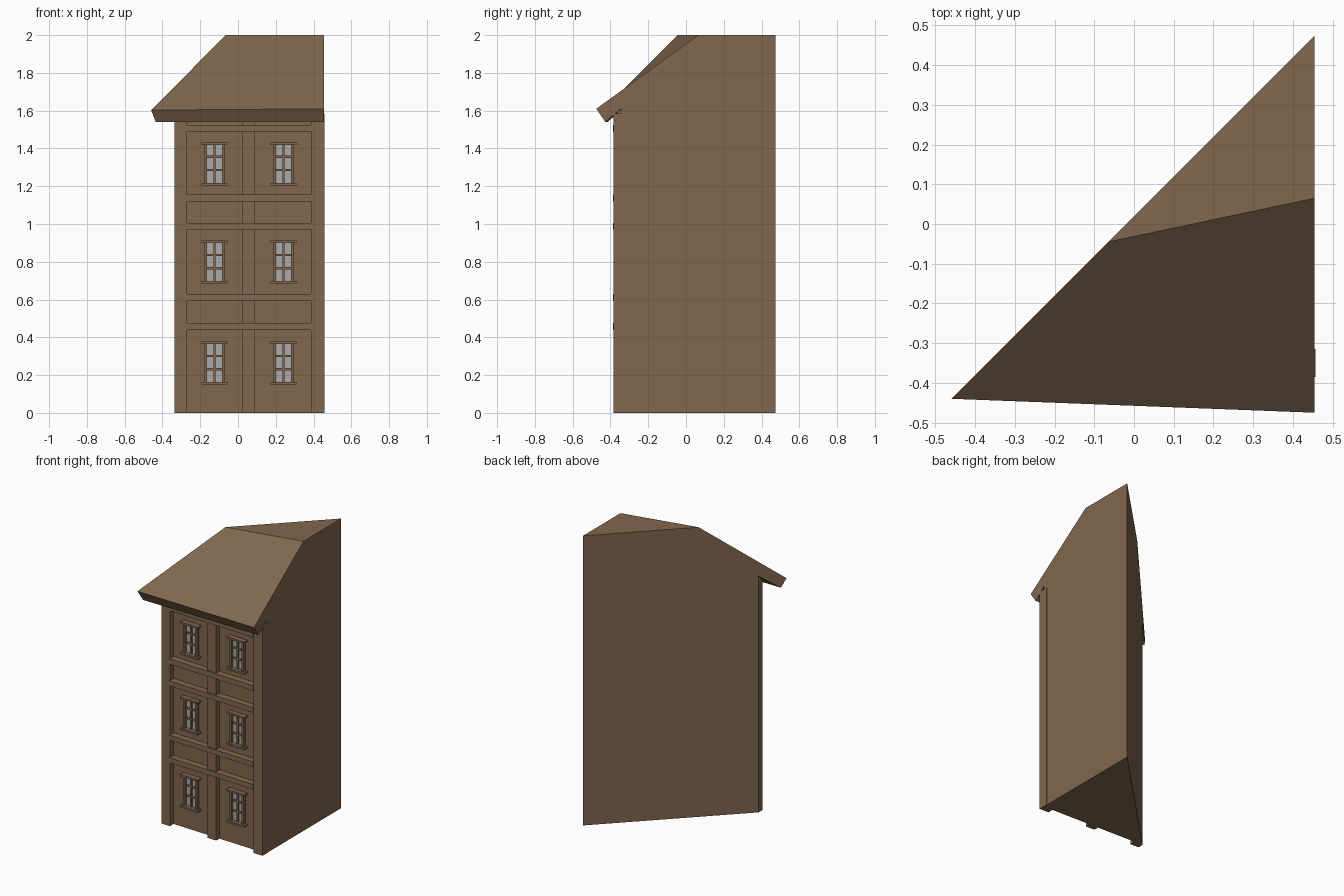
import bpy, bmesh

if "Cube" in bpy.data.objects:
    bpy.data.objects.remove(bpy.data.objects["Cube"])


def material(name, rgb):
    m = bpy.data.materials.new(name)
    m.diffuse_color = (*rgb, 1)
    m.use_nodes = True
    m.node_tree.nodes["Principled BSDF"].inputs["Base Color"].default_value = m.diffuse_color
    return m


BROWN = material("brown plaster", (0.216, 0.136, 0.075))
GLASS = material("grey glass", (0.40, 0.40, 0.40))


def finish(bm, name, mat):
    bmesh.ops.recalc_face_normals(bm, faces=bm.faces)
    me = bpy.data.meshes.new(name)
    bm.to_mesh(me)
    bm.free()
    me.materials.append(mat)
    ob = bpy.data.objects.new(name, me)
    bpy.context.collection.objects.link(ob)
    return ob


def wall_y(x):
    """Slightly skewed front wall line."""
    return -0.315 - 0.038 * (x + 0.335)


def boxes(name, mat, specs):
    """Boxes lying on the front wall: x0, x1, z0, z1, depth in front, depth behind."""
    bm = bmesh.new()
    for x0, x1, z0, z1, d, back in specs:
        vs = bmesh.ops.create_cube(bm, size=1)["verts"]
        for v in vs:
            x = x1 if v.co.x > 0 else x0
            y = wall_y(x) + (back if v.co.y > 0 else -d)
            v.co = (x, y, z1 if v.co.z > 0 else z0)
    return finish(bm, name, mat)


# House shell: right profile lofted to the profile on the diagonal back wall,
# both meeting at the rear corner edge
bm = bmesh.new()
right = [bm.verts.new((0.455, y, z)) for y, z in
         [(-0.345, 0), (-0.345, 1.61), (-0.427, 1.54), (-0.475, 1.61), (0.065, 2)]]
left = [bm.verts.new((y - 0.02, y, z)) for y, z in
        [(-0.315, 0), (-0.315, 1.63), (-0.415, 1.54), (-0.44, 1.603), (-0.045, 2)]]
top = bm.verts.new((0.455, 0.475, 2))
low = bm.verts.new((0.455, 0.475, 0))
for i in range(4):
    bm.faces.new([left[i], right[i], right[i + 1], left[i + 1]])
bm.faces.new(right + [top, low])
bm.faces.new(left + [top, low])
bm.faces.new([left[4], right[4], top])
bm.faces.new([left[0], right[0], low])
finish(bm, "house_shell", BROWN)

# Pilasters at both ends and centre
boxes("pilasters", BROWN, [
    (-0.335, -0.27, 0, 1.60, 0.04, 0),
    (0.022, 0.09, 0, 1.60, 0.035, 0.01),
    (0.387, 0.4575, 0, 1.585, 0.04, 0.03)])

# Horizontal string courses
boxes("string_courses", BROWN, [
    (-0.27, 0.387, z0, z1, 0.045, 0.01) for z0, z1 in
    [(0.44, 0.475), (0.595, 0.63), (0.97, 1.005), (1.12, 1.157), (1.49, 1.525)]])

# Windows: glass panes, frames, glazing bars, sills and lintels
frames, panes = [], []
for z in (0.15, 0.685, 1.205):
    for x in (-0.125, 0.24):
        panes.append((x - 0.042, x + 0.042, z + 0.008, z + 0.22, 0.004, 0.002))
        for s in (-1, 1):
            a, b = sorted((x + s * 0.04, x + s * 0.055))
            frames.append((a, b, z + 0.01, z + 0.215, 0.022, 0.005))
        for h in (0, 0.214):
            frames.append((x - 0.069, x + 0.069, z + h, z + h + 0.013, 0.035, 0.005))
        frames.append((x - 0.005, x + 0.005, z + 0.01, z + 0.215, 0.013, 0.005))
        for h in (0.075, 0.145):
            frames.append((x - 0.041, x + 0.041, z + h, z + h + 0.012, 0.012, 0.005))
boxes("window_glass", GLASS, panes)
boxes("window_frames", BROWN, frames)
